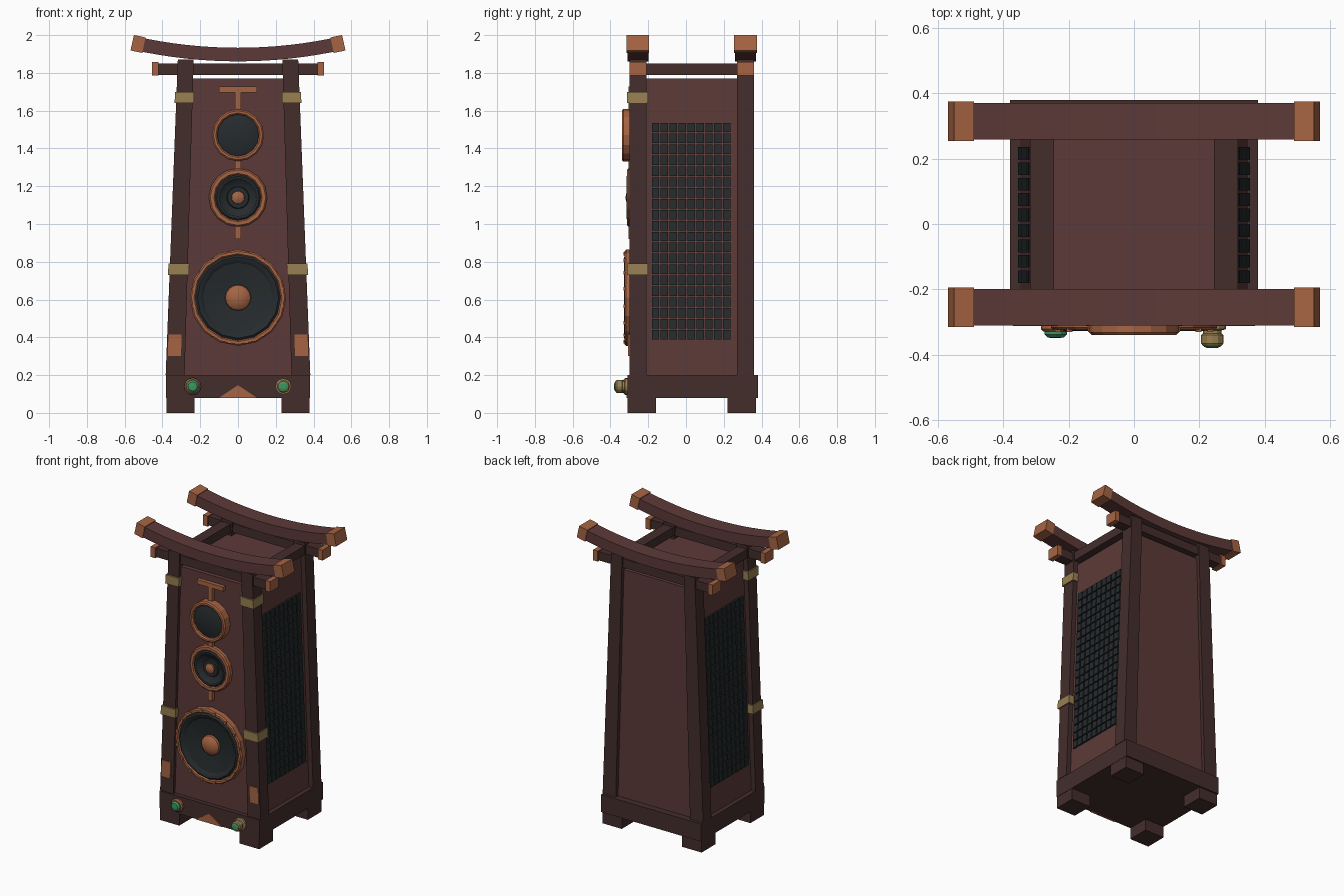
import bpy, bmesh, math
from mathutils import Vector

if "Cube" in bpy.data.objects:
    bpy.data.objects.remove(bpy.data.objects["Cube"])


def material(name, rgb):
    m = bpy.data.materials.new(name)
    m.diffuse_color = [((c / 255 + 0.055) / 1.055) ** 2.4 for c in rgb] + [1]
    m.use_nodes = True
    m.node_tree.nodes["Principled BSDF"].inputs["Base Color"].default_value = m.diffuse_color
    return m


WOOD = material("red_wood", (92, 58, 56))
DARK = material("dark_wood", (68, 45, 44))
COPPER = material("copper", (166, 100, 67))
BRASS = material("brass", (152, 128, 82))
BLACK = material("charcoal", (38, 43, 45))
GREEN = material("green", (62, 150, 98))


def finish(name, bm, mat, smooth=False):
    bmesh.ops.recalc_face_normals(bm, faces=bm.faces)
    me = bpy.data.meshes.new(name)
    bm.to_mesh(me)
    bm.free()
    ob = bpy.data.objects.new(name, me)
    bpy.context.collection.objects.link(ob)
    me.materials.append(mat)
    if smooth:
        bpy.ops.object.select_all(action='DESELECT')
        ob.select_set(True)
        bpy.context.view_layer.objects.active = ob
        bpy.ops.object.shade_smooth_by_angle(angle=math.radians(30))
    return ob


def add_hexa(bm, xb, xt, y, z):
    """Box whose x range goes from xb at the bottom to xt at the top."""
    ring = []
    for (x0, x1), h in ((xb, z[0]), (xt, z[1])):
        ring.append([bm.verts.new((px, py, h)) for px, py in
                     ((x0, y[0]), (x1, y[0]), (x1, y[1]), (x0, y[1]))])
    a, b = ring
    bm.faces.new(a)
    bm.faces.new(b)
    for i in range(4):
        j = (i + 1) % 4
        bm.faces.new((a[i], a[j], b[j], b[i]))


def box(name, mat, x, y, z, xt=None):
    bm = bmesh.new()
    add_hexa(bm, x, xt or x, y, z)
    return finish(name, bm, mat)


def lathe(name, mat, x, z, profile, sides=16, smooth=False):
    """Revolve (radius, y) points about a y-axis through (x, z)."""
    bm = bmesh.new()
    pts = [bm.verts.new((x + r, y, z)) for r, y in profile]
    edges = [bm.edges.new(p) for p in zip(pts, pts[1:])]
    bmesh.ops.spin(bm, geom=pts + edges, cent=(x, 0, z), axis=(0, 1, 0),
                   angle=math.tau, steps=sides)
    bmesh.ops.remove_doubles(bm, verts=bm.verts, dist=0.0005)
    return finish(name, bm, mat, smooth)


def ring(name, mat, z, r0, r1, y0, y1):
    b = 0.008
    return lathe(name, mat, 0, z, [(r1, y0), (r1, y1 + b), (r1 - b, y1),
                                   (r0 + b, y1), (r0, y1 + b), (r0, y0)])


def out(z):
    """Outer half-width of the leaning posts at height z."""
    return 0.383 - (z - 0.2) * 0.0385


def inn(z):
    return 0.283 - (z - 0.2) * 0.029


def sx(s, a, b):
    return tuple(sorted((s * a, s * b)))


# Base plinth and cabinet
box("base", DARK, (-.38, .38), (-.31, .38), (.08, .2))
box("cabinet", WOOD, (-.35, .35), (-.28, .335), (.2, 1.77), (-.29, .29))

ROWS = ((-.30, -.21, "front"), (.27, .36, "back"))
for y0, y1, row in ROWS:
    yc = (y0 + y1) / 2
    # Crossbeam with end caps
    box(row + "_crossbeam", DARK, (-.425, .425), (yc - .035, yc + .035), (1.79, 1.85))
    # Curved roof beam and tilted end caps, both swept along the same arc
    def sweep(name, mat, xs, half_y, half_t):
        bm = bmesh.new()
        sections = []
        for x in xs:
            n = Vector((-.4 * x, 0, 1)).normalized()
            c = Vector((x, yc, 1.897 + .2 * x * x))
            sections.append([bm.verts.new(c + n * t + Vector((0, h, 0))) for t, h in
                             ((-half_t, -half_y), (-half_t, half_y),
                              (half_t, half_y), (half_t, -half_y))])
        for a, b in zip(sections, sections[1:]):
            for i in range(4):
                j = (i + 1) % 4
                bm.faces.new((a[i], a[j], b[j], b[i]))
        bm.faces.new(sections[0])
        bm.faces.new(sections[-1])
        finish(name, bm, mat)
    sweep(row + "_roof_beam", WOOD, [-.55 + 1.1 * i / 16 for i in range(17)], .056, .036)
    for s in (-1, 1):
        side = "left" if s < 0 else "right"
        tag = f"{side}_{row}"
        sweep(tag + "_roof_cap", COPPER, (s * .498, s * .56), .06, .042)
        box(tag + "_crossbeam_cap", COPPER, sx(s, .42, .455), (y0, y1), (1.785, 1.857))
        box(tag + "_post", DARK, sx(s, inn(.205), out(.205)), (y0, y1), (.2, 1.87),
            sx(s, inn(1.87), out(1.87)))
        fy = (-.31, -.16) if row == "front" else (.22, .37)
        box(tag + "_foot", DARK, sx(s, .23, .378), fy, (0, .08))

for s in (-1, 1):
    side = "left" if s < 0 else "right"
    box(side + "_top_rail", DARK, sx(s, .245, .318), (-.21, .27), (1.79, 1.85))
    # Brass bands and copper plates on the front posts
    for n, z in (("lower", .73), ("upper", 1.64)):
        e = .008
        box(f"{side}_{n}_band", BRASS, sx(s, inn(z) - e, out(z) + e), (-.312, -.2), (z, z + .06),
            sx(s, inn(z + .06) - e, out(z + .06) + e))
    box(side + "_post_plate", COPPER, sx(s, .302, .372), (-.307, -.29), (.3, .415),
        sx(s, .298, .368))
    # Side grille of raised cells following the lean of the cabinet
    bm = bmesh.new()
    nc, nr, g = 9, 20, .004
    dy, dz = .425 / nc, 1.155 / nr
    for i in range(nc):
        for j in range(nr):
            y, z = -.185 + i * dy, .385 + j * dz
            w0, w1 = (.35 - (h - .2) * .0382 for h in (z + g, z + dz - g))
            add_hexa(bm, sx(s, w0 - .01, w0 + .012), sx(s, w1 - .01, w1 + .012),
                     (y + g, y + dy - g), (z + g, z + dz - g))
    finish(side + "_grille", bm, BLACK)

# Woofer
Z = .61
ring("woofer_ring", COPPER, Z, .225, .255, -.27, -.325)
lathe("woofer_surround", BLACK, 0, Z, [(.23, -.285), (.23, -.315), (.215, -.328), (.2, -.325),
      (.185, -.312), (.06, -.29), (0, -.288)], 16, True)
lathe("woofer_dome", COPPER, 0, Z, [(.07, -.285), (.066, -.305), (.05, -.318), (.026, -.326),
      (0, -.329)], 16, True)
bm = bmesh.new()
for i in range(16):
    a = math.tau * (i + .5) / 16
    x, z = .238 * math.cos(a), Z + .238 * math.sin(a)
    add_hexa(bm, (x - .009, x + .009), (x - .009, x + .009), (-.331, -.31), (z - .009, z + .009))
finish("woofer_bolts", bm, COPPER)

# Midrange
Z = 1.14
ring("midrange_ring", COPPER, Z, .12, .155, -.27, -.312)
lathe("midrange_cone", BLACK, 0, Z, [(.125, -.28), (.125, -.303), (.113, -.314), (.1, -.312),
      (.088, -.3), (.06, -.292), (.056, -.302), (0, -.302)], 16, True)
lathe("midrange_dome", COPPER, 0, Z, [(.036, -.295), (.033, -.31), (.018, -.318), (0, -.32)], 16, True)

# Tweeter
Z = 1.47
ring("tweeter_ring", COPPER, Z, .11, .138, -.27, -.34)
lathe("tweeter_dome", BLACK, 0, Z, [(.114, -.28), (.114, -.318), (.09, -.326), (.05, -.333),
      (0, -.336)], 16, True)

# Copper inlays between the drivers
fy = (-.305, -.275)
box("inlay_bar", COPPER, (-.1, .1), fy, (1.697, 1.727))
for n, z in (("top", (1.6, 1.7)), ("middle", (1.29, 1.34)), ("bottom", (.92, .99))):
    box("inlay_stem_" + n, COPPER, (-.016, .016), fy, z)
box("base_inlay", COPPER, (-.1, .1), (-.316, -.3), (.08, .145), (-.002, .002))

# Left lamp and right knob
lathe("lamp_bezel", COPPER, -.24, .14, [(0, -.3), (.045, -.3), (.045, -.322), (.037, -.33),
      (0, -.33)], 12)
lathe("lamp", GREEN, -.24, .14, [(.034, -.32), (.034, -.338), (.024, -.348), (0, -.35)], 12)
lathe("knob", BRASS, .24, .14, [(0, -.3), (.042, -.3), (.042, -.322), (.028, -.326), (.028, -.335),
      (.034, -.34), (.034, -.366), (.028, -.374), (0, -.374)], 12)
lathe("knob_cap", GREEN, .24, .14, [(.025, -.37), (.025, -.376), (.015, -.38), (0, -.38)], 12)
